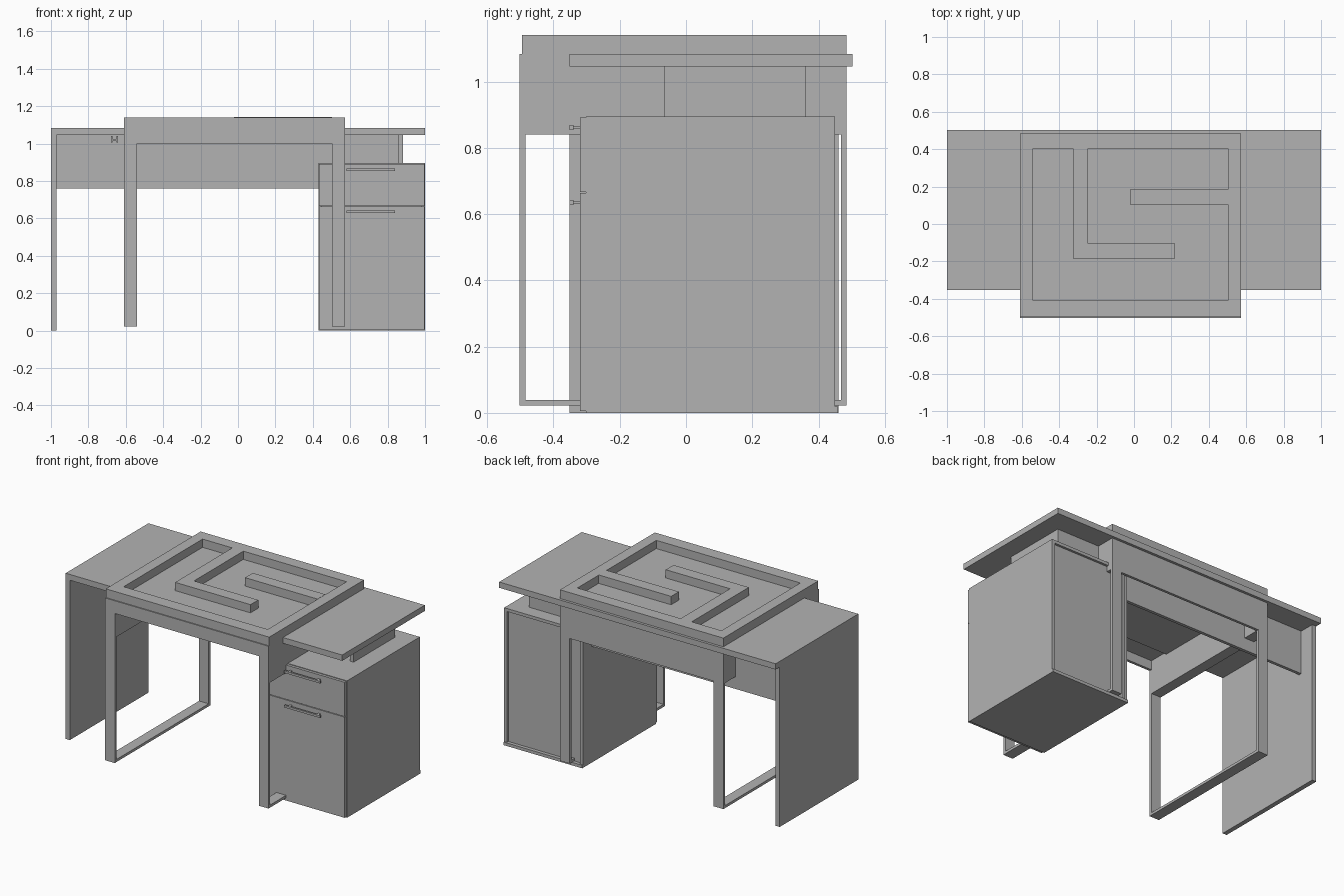
import bpy
import bmesh

cube = bpy.data.objects.get("Cube")
if cube:
    bpy.data.objects.remove(cube, do_unlink=True)

grey = bpy.data.materials.new("plain_grey")
grey.use_nodes = True
grey.diffuse_color = (0.45, 0.45, 0.45, 1)
bsdf = next(n for n in grey.node_tree.nodes if n.type == "BSDF_PRINCIPLED")
bsdf.inputs["Base Color"].default_value = grey.diffuse_color


def finish(name, bm):
    bmesh.ops.recalc_face_normals(bm, faces=bm.faces)
    mesh = bpy.data.meshes.new(name)
    bm.to_mesh(mesh)
    bm.free()
    mesh.materials.append(grey)
    obj = bpy.data.objects.new(name, mesh)
    bpy.context.scene.collection.objects.link(obj)
    return obj


def box(name, x, y, z):
    """Box from its (min, max) range on each axis."""
    bm = bmesh.new()
    bmesh.ops.create_cube(bm, size=1)
    for v in bm.verts:
        for i, (lo, hi) in enumerate((x, y, z)):
            v.co[i] = lo if v.co[i] < 0 else hi
    return finish(name, bm)


def prism(name, outline, z0, z1):
    """Flat outline in x and y, extruded upward."""
    bm = bmesh.new()
    face = bm.faces.new([bm.verts.new((x, y, z0)) for x, y in outline])
    new = bmesh.ops.extrude_face_region(bm, geom=[face])["geom"]
    for v in new:
        if isinstance(v, bmesh.types.BMVert):
            v.co.z = z1
    return finish(name, bm)


# Main desk: top, side panel, rear panel and riser over the cabinet
TOP = 1.083
UNDER = 1.045
box("desk_top", (-1, 1), (-0.352, 0.502), (UNDER, TOP))
box("side_panel", (-1, -0.97), (-0.352, 0.46), (0, UNDER))
box("modesty_panel", (-0.97, 0.86), (0.34, 0.36), (0.76, UNDER))
box("riser_panel", (0.855, 0.882), (-0.065, 0.36), (0.895, UNDER))

# Small cable clip under the desk top
for x in (-0.68, -0.65):
    box("cable_clip", (x, x + 0.008), (0.31, 0.34), (1.005, 1.04))
box("cable_clip_bar", (-0.68, -0.642), (0.315, 0.325), (1.015, 1.025))

# Wrap-around frame: two loops joined by aprons
L, R, W = -0.61, 0.572, 0.07
FRONT, BACK, T = -0.502, 0.485, 0.017
JOINT = 0.84
for side, x0 in (("right", L), ("left", R - W)):
    xs = (x0, x0 + W)
    box(side + "_front_leg", xs, (FRONT, FRONT + T), (0.022, JOINT))
    box(side + "_back_leg", xs, (BACK - T, BACK), (0.022, JOINT))
    box(side + "_floor_bar", xs, (FRONT, BACK), (0.022, 0.039))
    box(side + "_frame_block", xs, (FRONT, BACK), (JOINT, TOP))
box("front_apron", (L + W, R - W), (FRONT, FRONT + T), (1.0, TOP))
box("back_apron", (L + W, R - W), (BACK - T, BACK), (JOINT, TOP))

# Raised tray: floor, rim and the two inner walls
RIM = 1.14
IN_L, IN_R, IN_B, IN_F = L + W, R - W, 0.405, -0.41
box("tray_floor", (IN_L, IN_R), (FRONT + T, IN_B), (1.06, TOP + 0.003))
prism("tray_rim", [(L, IN_F), (L, BACK), (R, BACK), (R, IN_F),
                   (IN_R, IN_F), (IN_R, IN_B), (IN_L, IN_B), (IN_L, IN_F)],
      TOP, RIM)
box("tray_front_rail", (L, R), (FRONT + 0.007, IN_F), (TOP, RIM))
prism("tray_hook_wall", [(-0.325, IN_B), (-0.325, -0.185), (0.22, -0.185),
                         (0.22, -0.105), (-0.245, -0.105), (-0.245, IN_B)],
      TOP, RIM)
box("tray_short_wall", (-0.022, IN_R), (0.105, 0.185), (TOP, RIM + 0.001))

# Drawer cabinet with a recessed back
CL, CR, CF, CB, CT = 0.43, 1.0, -0.302, 0.45, 0.895
P = 0.02
box("cabinet_right_side", (CL, CL + P), (CF, CB), (P, CT))
box("cabinet_left_side", (CR - P, CR), (CF, CB), (P, CT))
box("cabinet_top", (CL + P, CR - P), (CF, CB), (CT - P, CT))
box("cabinet_base", (CL, CR), (CF, CB + 0.008), (0, P))
box("cabinet_back", (CL + P, CR - P), (CB - 0.03, CB - 0.015), (P, CT - P))

# Drawer front and door with bar handles
for name, z0, z1, hz in (("door", 0.005, 0.663, 0.635),
                         ("drawer", 0.667, 0.891, 0.861)):
    box(name + "_front", (CL + 0.004, CR - 0.004), (CF - 0.018, CF), (z0, z1))
    box(name + "_handle", (0.58, 0.84), (-0.352, -0.34), (hz - 0.007, hz + 0.007))
    for x in (0.6, 0.805):
        box(name + "_handle_post", (x, x + 0.015), (-0.342, CF - 0.018),
            (hz - 0.004, hz + 0.004))
